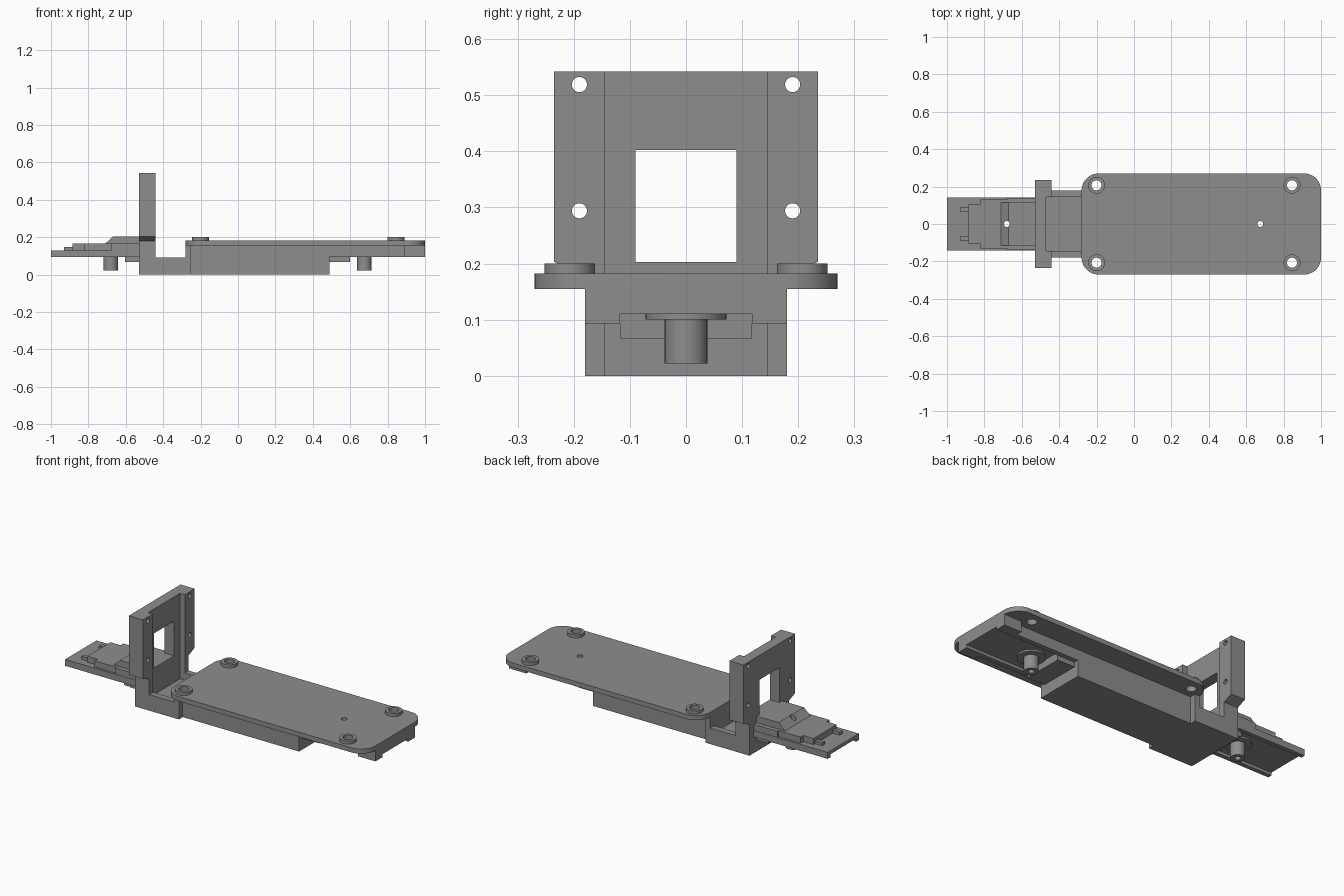
import bpy, bmesh, math
from mathutils import Vector

if "Cube" in bpy.data.objects:
    bpy.data.objects.remove(bpy.data.objects["Cube"])

grey = bpy.data.materials.new("mid grey")
grey.diffuse_color = (0.27, 0.27, 0.27, 1)
grey.use_nodes = True
grey.node_tree.nodes["Principled BSDF"].inputs["Base Color"].default_value = grey.diffuse_color


def prism(name, pts, a, b, axis):
    """Extrude a 2D profile along an axis: x uses (y,z), y uses (x,z), z uses (x,y)."""
    def place(p, t):
        return {"x": (t, p[0], p[1]), "y": (p[0], t, p[1]), "z": (p[0], p[1], t)}[axis]
    bm = bmesh.new()
    low = [bm.verts.new(place(p, a)) for p in pts]
    high = [bm.verts.new(place(p, b)) for p in pts]
    bm.faces.new(low)
    bm.faces.new(high)
    n = len(pts)
    for i in range(n):
        j = (i + 1) % n
        bm.faces.new((low[i], low[j], high[j], high[i]))
    bmesh.ops.recalc_face_normals(bm, faces=bm.faces)
    me = bpy.data.meshes.new(name)
    bm.to_mesh(me)
    bm.free()
    me.materials.append(grey)
    ob = bpy.data.objects.new(name, me)
    bpy.context.collection.objects.link(ob)
    return ob


def box(name, x0, x1, y0, y1, z0, z1):
    return prism(name, [(x0, y0), (x1, y0), (x1, y1), (x0, y1)], z0, z1, "z")


def disc(name, u, v, r, a, b, axis="z", n=40):
    pts = [(u + r * math.cos(2 * math.pi * i / n), v + r * math.sin(2 * math.pi * i / n))
           for i in range(n)]
    return prism(name, pts, a, b, axis)


def cut(ob, *cutters):
    for c in cutters:
        m = ob.modifiers.new("cut", "BOOLEAN")
        m.operation = "DIFFERENCE"
        m.solver = "EXACT"
        m.object = c
        bpy.context.view_layer.objects.active = ob
        bpy.ops.object.modifier_apply(modifier=m.name)
        bpy.data.objects.remove(c)
    return ob


def pin_hole(x):
    return disc("pin_hole", x, 0, 0.016, -0.1, 0.4, n=24)


# top plate with rounded corners and mounting holes
outline = []
for cx, cy, start in ((0.91, 0.18, 0), (-0.19, 0.18, 90), (-0.19, -0.18, 180), (0.91, -0.18, 270)):
    for k in range(13):
        t = math.radians(start + 7.5 * k)
        outline.append((cx + 0.09 * math.cos(t), cy + 0.09 * math.sin(t)))
plate = prism("top_plate", outline, 0.155, 0.182, "z")
spots = [(x, y) for x in (-0.2, 0.845) for y in (-0.207, 0.207)]
cut(plate, pin_hole(0.675), *[disc("hole", x, y, 0.027, 0.1, 0.3) for x, y in spots])

# raised washers around the mounting holes
for x, y in spots:
    cut(disc("washer", x, y, 0.045, 0.182, 0.2), disc("hole", x, y, 0.027, 0.1, 0.3))

# main body under the plate, with a shallow slot below its raised end
body = prism("main_body", [(-0.25, 0), (0.49, 0), (0.49, 0.093), (0.89, 0.093),
                           (0.89, 0.155), (-0.25, 0.155)], -0.145, 0.145, "y")
cut(body, box("slot", 0.49, 1.1, -0.118, 0.118, 0.05, 0.11), pin_hole(0.675))

# wide end block, an upside-down channel
channel = [(-0.118, 0.093), (-0.118, 0.11), (0.118, 0.11), (0.118, 0.093)]
prism("end_block", [(-0.18, 0.155), (-0.18, 0.093)] + channel + [(0.18, 0.093), (0.18, 0.155)],
      0.89, 1.0, "x")

# bracket base with a sunken floor
FLOOR = 0.05
base = prism("bracket_base", [(-0.53, 0), (-0.25, 0), (-0.25, 0.155), (-0.28, 0.155),
                              (-0.28, 0.092), (-0.53, 0.092)], -0.18, 0.18, "y")
cut(base, box("recess", -0.47, -0.28, -0.145, 0.145, FLOOR, 0.3))

# upright bracket with chamfered shoulders, window, recess and screw holes
half = [(0.18, 0.092), (0.18, 0.18), (0.235, 0.203), (0.235, 0.542)]
wall = prism("upright_bracket", half + [(-y, z) for y, z in reversed(half)], -0.53, -0.44, "x")
cut(wall, box("recess", -0.47, -0.3, -0.145, 0.145, 0.0, 0.7),
    box("window", -0.7, -0.3, -0.09, 0.09, 0.203, 0.402),
    *[disc("hole", y, z, 0.0135, -0.7, -0.3, "x", 24) for y in (-0.19, 0.19) for z in (0.294, 0.519)])

# side rail, an upside-down channel
rail = prism("side_rail", [(-0.142, 0.13), (-0.142, 0.093)] + channel + [(0.142, 0.093), (0.142, 0.13)],
             -1.0, -0.53, "x")
cut(rail, pin_hole(-0.68))

# stepped connector on the rail with a sloped shoulder
tail = box("connector_step", -0.82, -0.53, -0.13, 0.13, 0.13, 0.165)
cut(tail, pin_hole(-0.68))
hood = prism("connector_hood", [(-0.71, 0.165), (-0.53, 0.165), (-0.53, 0.203), (-0.67, 0.203)],
             -0.115, 0.115, "y")
cut(hood, pin_hole(-0.68))
box("connector_tip", -0.885, -0.82, -0.105, 0.105, 0.13, 0.165)
for s in (-1, 1):
    y0, y1 = sorted((s * 0.068, s * 0.092))
    box("connector_prong", -0.93, -0.885, y0, y1, 0.13, 0.147)
    y0, y1 = sorted((s * 0.115, s * 0.14))
    box("connector_cheek", -0.68, -0.53, y0, y1, 0.13, 0.165)

# pegs with flanges below, and stepped stubs beside the block
for x in (-0.68, 0.675):
    cut(disc("peg", x, 0, 0.038, 0.022, 0.1), pin_hole(x))
    cut(disc("peg_flange", x, 0, 0.072, 0.1, 0.11), pin_hole(x))
for x0, x1 in ((-0.605, -0.53), (0.49, 0.6)):
    box("stub", x0, x1, -0.118, 0.118, 0.066, 0.11)

# crisp edges with smooth round walls
for ob in bpy.data.objects:
    ob.select_set(True)
bpy.context.view_layer.objects.active = plate
bpy.ops.object.shade_smooth_by_angle(angle=math.radians(30))
